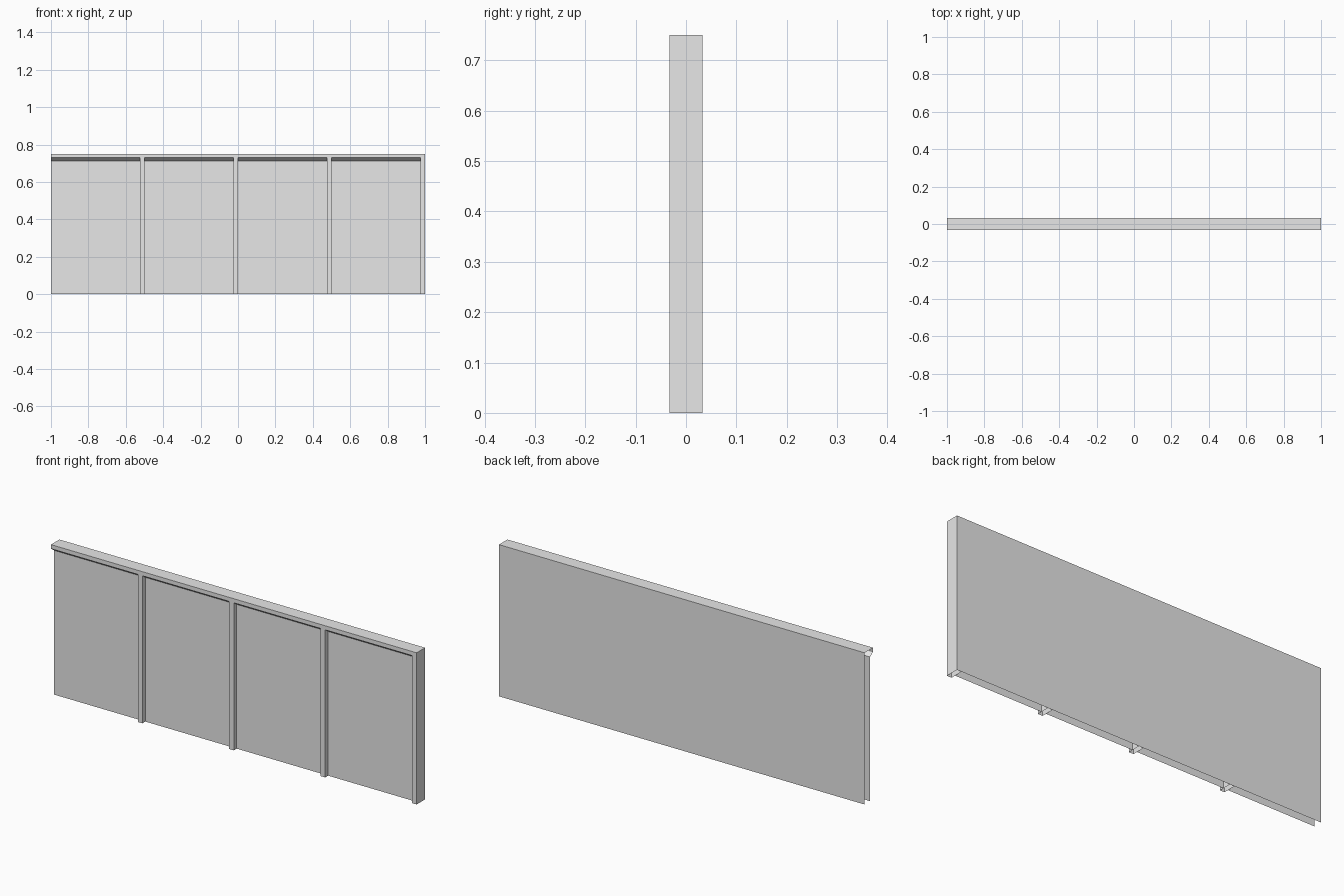
import bpy
import bmesh

cube = bpy.data.objects.get("Cube")
if cube:
    bpy.data.objects.remove(cube, do_unlink=True)

# Overall sizes
HALF_X, FRONT, BACK, TOP = 1.0, -0.033, 0.033, 0.75
PANEL_Y = -0.01                       # recessed face of each bay
HEAD_FRONT, HEAD_BACK = 0.73, 0.713   # sloped head above each bay
POST_W, PITCH, BAYS = 0.025, 0.5, 4

# Single plain grey
grey = bpy.data.materials.new("plain_grey")
grey.use_nodes = True
colour = (0.8, 0.8, 0.8, 1)
grey.diffuse_color = colour
shader = next(n for n in grey.node_tree.nodes if n.type == 'BSDF_PRINCIPLED')
shader.inputs["Base Color"].default_value = colour


def make_object(name, faces):
    """Thin sheet object from a list of polygons."""
    bm = bmesh.new()
    for face in faces:
        bm.faces.new([bm.verts.new(p) for p in face])
    bmesh.ops.remove_doubles(bm, verts=bm.verts, dist=0.0001)
    mesh = bpy.data.meshes.new(name)
    bm.to_mesh(mesh)
    bm.free()
    mesh.materials.append(grey)
    obj = bpy.data.objects.new(name, mesh)
    bpy.context.collection.objects.link(obj)
    return obj


def strip(profile, x0, x1):
    """Sweep a (y, z) profile along x."""
    return [[(x0, *p), (x0, *q), (x1, *q), (x1, *p)]
            for p, q in zip(profile, profile[1:])]


def side(outline, x, facing):
    """Flat (y, z) outline at x, facing +x or -x."""
    points = [(x, *p) for p in outline]
    return points if facing > 0 else points[::-1]


# Back sheet and top rail, open at the bottom and at one end
make_object("back_panel", strip([(BACK, 0), (BACK, TOP)], -HALF_X, HALF_X))
make_object("top_rail", strip([(BACK, TOP), (FRONT, TOP), (FRONT, HEAD_FRONT)],
                              -HALF_X, HALF_X))

# Closed end
make_object("end_wall", [side([(FRONT, 0), (BACK, 0), (BACK, TOP), (FRONT, TOP)],
                              HALF_X, 1)])

# Bays with sloped heads, each followed by a hollow post
bay_profile = [(FRONT, HEAD_FRONT), (PANEL_Y, HEAD_BACK), (PANEL_Y, 0)]
cheek = [(FRONT, 0), (BACK, 0), (BACK, HEAD_BACK),
         (PANEL_Y, HEAD_BACK), (FRONT, HEAD_FRONT)]
for i in range(BAYS):
    start = -HALF_X + i * PITCH
    end = start + PITCH
    make_object(f"bay_panel_{i + 1}", strip(bay_profile, start, end - POST_W))
    post = strip([(FRONT, HEAD_FRONT), (FRONT, 0)], end - POST_W, end)
    post.append(side(cheek, end - POST_W, -1))
    if i < BAYS - 1:
        post.append(side(cheek, end, 1))
    make_object(f"post_{i + 1}", post)
